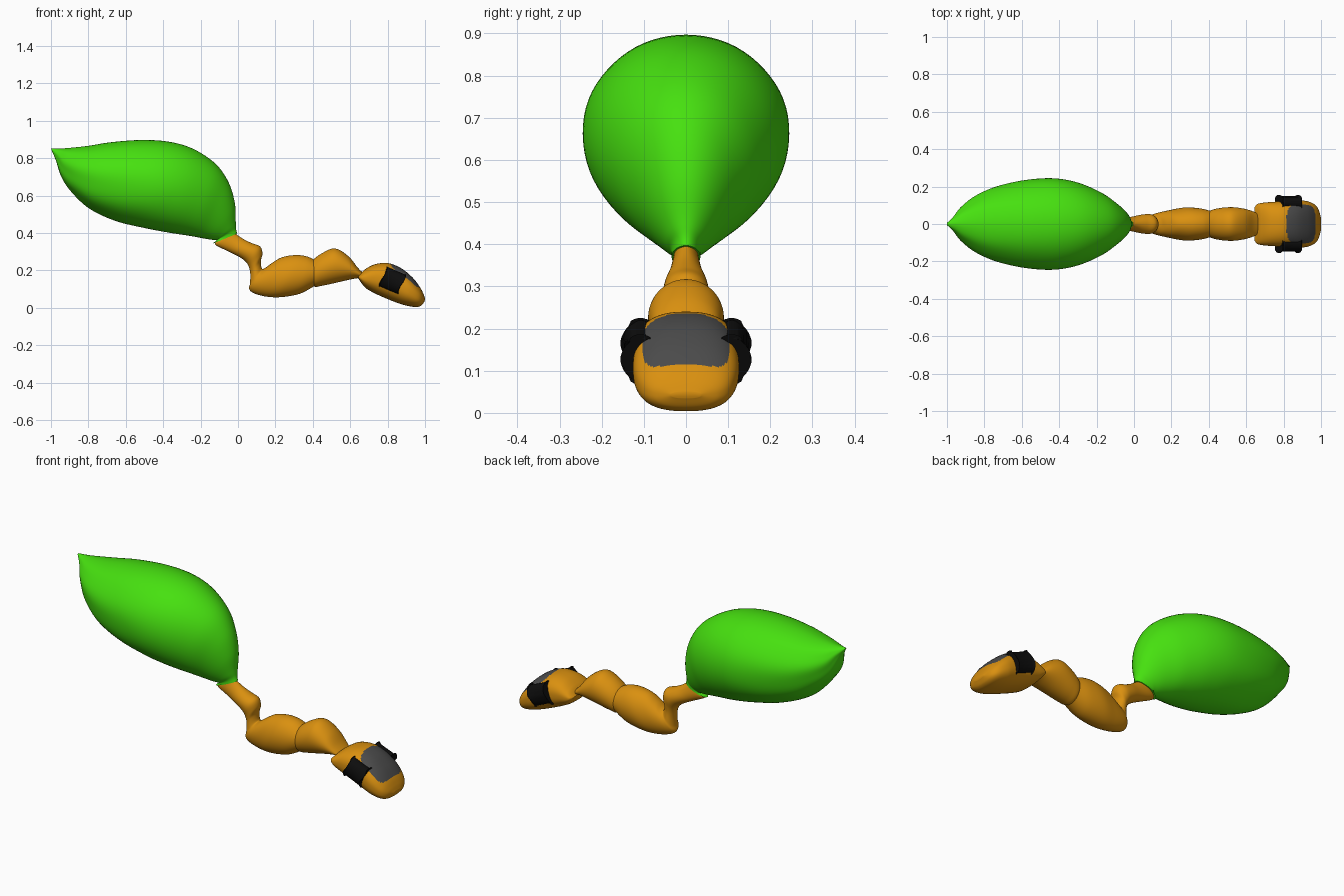
import bpy, bmesh, math
from mathutils import Vector, Matrix


def material(name, rgb):
    m = bpy.data.materials.new(name)
    m.diffuse_color = (*rgb, 1)
    return m


GREEN = material("bright green", (0.062, 0.75, 0.005))
ORANGE = material("orange", (0.70, 0.28, 0.005))
GREY = material("dark grey", (0.07, 0.07, 0.07))
BLACK = material("black", (0.004, 0.004, 0.004))


def smooth_rows(rows, steps):
    """Catmull-Rom interpolation of section rows."""
    out = []
    n = len(rows)
    for i in range(n - 1):
        p = [rows[max(0, min(n - 1, i + k))] for k in (-1, 0, 1, 2)]
        for s in range(steps):
            t = s / steps
            out.append([0.5 * (2 * b + (c - a) * t + (2 * a - 5 * b + 4 * c - d) * t * t
                               + (3 * b - a - 3 * c + d) * t ** 3) for a, b, c, d in zip(*p)])
    out.append(list(rows[-1]))
    return out


def finish(name, bm, mats, angle=40):
    bmesh.ops.recalc_face_normals(bm, faces=bm.faces)
    me = bpy.data.meshes.new(name)
    bm.to_mesh(me)
    bm.free()
    for m in mats:
        me.materials.append(m)
    for p in me.polygons:
        p.use_smooth = True
    me.set_sharp_from_angle(angle=math.radians(angle))
    ob = bpy.data.objects.new(name, me)
    bpy.context.collection.objects.link(ob)
    return ob


def loft(name, rows, mats, power=2.0, seg=48, steps=6, ripple=None, rule=None):
    """Rows: top x, top z, bottom x, bottom z, half width."""
    bm = bmesh.new()
    rings = []
    secs = smooth_rows(rows, steps)
    for i, (tx, tz, bx, bz, w) in enumerate(secs):
        mid = Vector(((tx + bx) / 2, 0, (tz + bz) / 2))
        up = Vector(((tx - bx) / 2, 0, (tz - bz) / 2))
        ring = []
        for j in range(seg):
            a = 2 * math.pi * j / seg
            c, s = math.cos(a), math.sin(a)
            k = ripple(i / (len(secs) - 1), a) if ripple else 1
            u = math.copysign(abs(c) ** (2 / power), c) * k
            v = math.copysign(abs(s) ** (2 / power), s) * k
            ring.append(bm.verts.new(mid + up * u + Vector((0, w * v, 0))))
        rings.append(ring)
    for r0, r1 in zip(rings, rings[1:]):
        for j in range(seg):
            k = (j + 1) % seg
            f = bm.faces.new((r0[j], r0[k], r1[k], r1[j]))
            if rule and rule(f.calc_center_median(), j / seg):
                f.material_index = 1
    bm.faces.new(rings[0])
    bm.faces.new(rings[-1])
    return finish(name, bm, mats)


# Green sac with soft folds running to the tail tip
def folds(u, a):
    fade = max(0.0, 1 - u / 0.5) * min(1, u / 0.1)
    b = a if a <= math.pi else 2 * math.pi - a
    return 1 + 0.04 * fade * math.sin(b / 2) * math.cos(7 * b + 9 * u)


loft("green_sac", [
    (-1.0, 0.852, -0.995, 0.838, 0.008),
    (-0.95, 0.852, -0.975, 0.79, 0.04),
    (-0.90, 0.855, -0.945, 0.70, 0.09),
    (-0.80, 0.866, -0.89, 0.62, 0.15),
    (-0.68, 0.885, -0.79, 0.53, 0.20),
    (-0.52, 0.897, -0.65, 0.465, 0.235),
    (-0.37, 0.888, -0.50, 0.427, 0.245),
    (-0.24, 0.85, -0.37, 0.402, 0.222),
    (-0.12, 0.77, -0.26, 0.385, 0.172),
    (-0.05, 0.67, -0.19, 0.372, 0.12),
    (-0.017, 0.56, -0.14, 0.364, 0.08),
    (-0.012, 0.46, -0.115, 0.362, 0.05),
    (-0.010, 0.42, -0.12, 0.357, 0.036),
    (-0.004, 0.397, -0.135, 0.343, 0.034),
], [GREEN], seg=72, ripple=folds)

# Bent neck flowing into the first body segment
loft("neck_and_rear_segment", [
    (-0.02, 0.402, -0.115, 0.355, 0.028),
    (-0.002, 0.388, -0.12, 0.336, 0.031),
    (0.03, 0.367, -0.055, 0.303, 0.038),
    (0.075, 0.345, 0.01, 0.27, 0.050),
    (0.118, 0.328, 0.045, 0.242, 0.053),
    (0.131, 0.29, 0.060, 0.212, 0.046),
    (0.122, 0.25, 0.066, 0.175, 0.041),
    (0.128, 0.21, 0.064, 0.13, 0.044),
    (0.145, 0.213, 0.060, 0.10, 0.050),
    (0.18, 0.238, 0.085, 0.078, 0.060),
    (0.235, 0.27, 0.15, 0.060, 0.074),
    (0.31, 0.282, 0.23, 0.057, 0.088),
    (0.37, 0.274, 0.33, 0.075, 0.084),
    (0.41, 0.255, 0.41, 0.117, 0.070),
], [ORANGE])

# Second body segment
loft("front_segment", [
    (0.385, 0.22, 0.395, 0.14, 0.045),
    (0.40, 0.255, 0.41, 0.113, 0.070),
    (0.455, 0.295, 0.45, 0.118, 0.084),
    (0.52, 0.317, 0.52, 0.133, 0.090),
    (0.59, 0.276, 0.585, 0.148, 0.082),
    (0.64, 0.215, 0.64, 0.158, 0.066),
    (0.67, 0.185, 0.67, 0.15, 0.050),
], [ORANGE])


# Head with the grey visor coloured on its upper front
def visor(c, t):
    return (t < 0.25 or t > 0.75) and ((c.x - 0.893) / 0.077) ** 4 + (c.y / 0.102) ** 4 < 1


loft("head", [
    (0.643, 0.168, 0.643, 0.158, 0.085),
    (0.655, 0.182, 0.658, 0.135, 0.105),
    (0.68, 0.206, 0.68, 0.108, 0.112),
    (0.73, 0.232, 0.72, 0.083, 0.117),
    (0.80, 0.239, 0.78, 0.055, 0.121),
    (0.87, 0.213, 0.85, 0.027, 0.125),
    (0.93, 0.165, 0.90, 0.012, 0.124),
    (0.97, 0.115, 0.95, 0.004, 0.108),
    (0.99, 0.078, 0.98, 0.012, 0.080),
    (1.0, 0.050, 0.998, 0.035, 0.035),
], [ORANGE, GREY], power=2.4, seg=96, steps=10, rule=visor)

# Black eyes: short rounded cylinders lying along the sides of the head
for side, label in ((-1, "front_eye"), (1, "back_eye")):
    bm = bmesh.new()
    bmesh.ops.create_cone(bm, cap_ends=True, segments=40, radius1=1, radius2=1, depth=1)
    place = (Matrix.Translation((0.826, side * 0.108, 0.146))
             @ Matrix.Rotation(math.radians(21), 4, 'Y')
             @ Matrix.Diagonal((0.108, 0.040, 0.056, 1))
             @ Matrix.Rotation(math.radians(90), 4, 'Y'))
    bm.transform(place)
    rims = [e for e in bm.edges if e.calc_face_angle(0) > 1]
    bmesh.ops.bevel(bm, geom=rims, offset=0.008, segments=3, profile=0.5, affect='EDGES')
    finish(label, bm, [BLACK])
